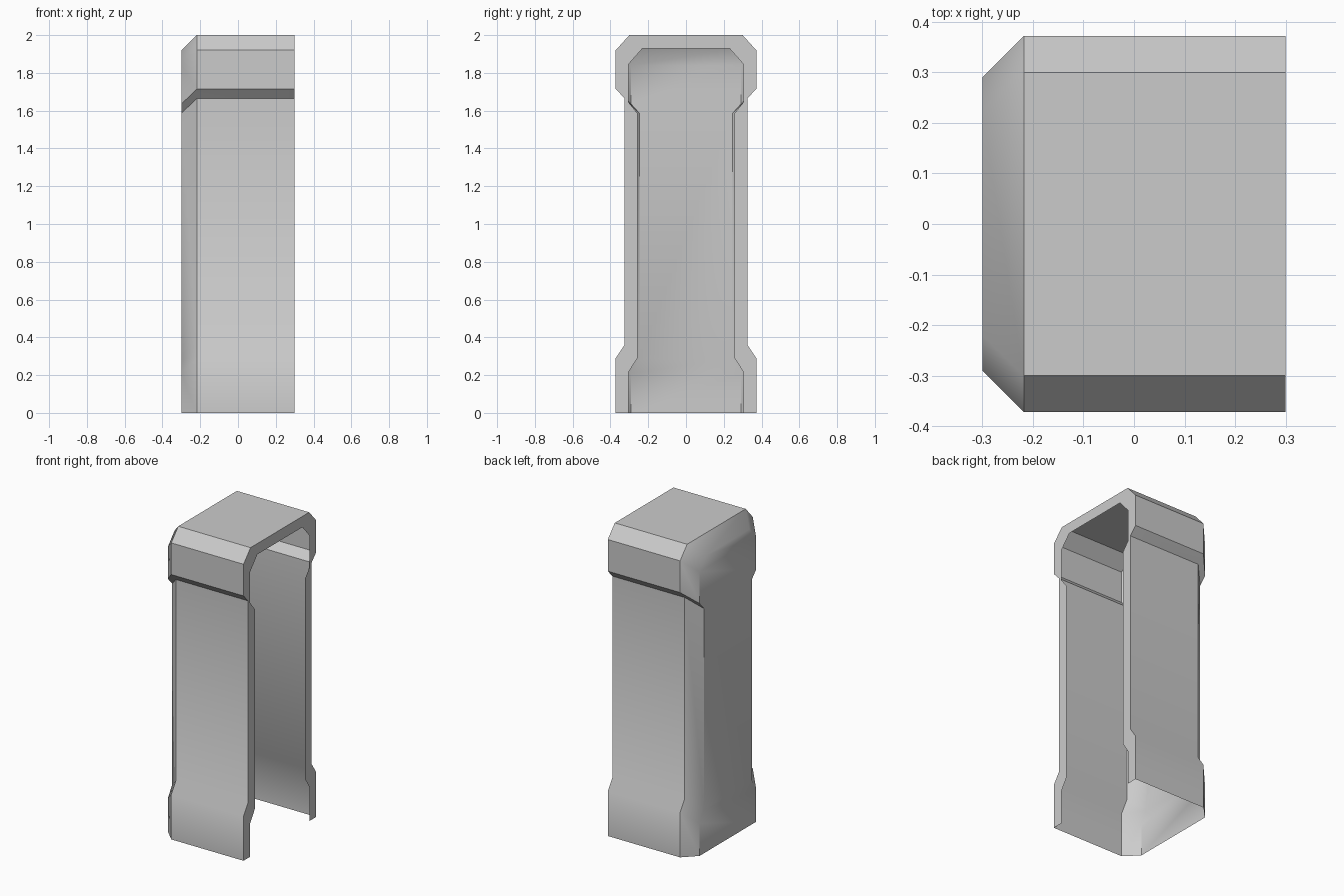
import bpy, bmesh

if "Cube" in bpy.data.objects:
    bpy.data.objects.remove(bpy.data.objects["Cube"])

# Half profiles (y, z) from the foot up to the top
OUTER = [(.372, 0), (.372, .29), (.325, .36), (.325, 1.665), (.372, 1.715), (.372, 1.92), (.30, 2.0)]
RIM = [(.305, 0), (.305, .215), (.257, .29), (.257, 1.585), (.305, 1.645), (.305, 1.845), (.23, 1.93)]
BACK = [(.29, 0), (.29, .21), (.245, .285), (.245, 1.585), (.29, 1.635), (.29, 1.84), (.22, 1.92)]


def full(half):
    """Mirror a half profile into an open arch."""
    return [(-y, z) for y, z in half] + [(y, z) for y, z in reversed(half)]


def ring(bm, half, x):
    return [bm.verts.new((x, y, z)) for y, z in full(half)]


def bridge(bm, a, b):
    for i in range(len(a) - 1):
        bm.faces.new((a[i], a[i + 1], b[i + 1], b[i]))


bm = bmesh.new()
# Front rim, straight sleeve and bevelled back edge
rings = [ring(bm, RIM, .3), ring(bm, OUTER, .3), ring(bm, OUTER, -.218), ring(bm, BACK, -.3)]
for a, b in zip(rings, rings[1:]):
    bridge(bm, a, b)
# Closed back wall, as strips across the width
back = rings[-1]
n = len(back)
for i in range(n // 2 - 1):
    bm.faces.new((back[i], back[i + 1], back[n - 2 - i], back[n - 1 - i]))
bmesh.ops.recalc_face_normals(bm, faces=bm.faces)
top = max(bm.faces, key=lambda f: f.calc_center_median().z)
if top.normal.z < 0:
    bmesh.ops.reverse_faces(bm, faces=bm.faces)

mesh = bpy.data.meshes.new("pillar_cover")
bm.to_mesh(mesh)
bm.free()
cover = bpy.data.objects.new("pillar_cover", mesh)
bpy.context.collection.objects.link(cover)

# Plain grey finish
grey = bpy.data.materials.new("light_grey")
grey.diffuse_color = (.6, .6, .6, 1)
grey.use_nodes = True
grey.node_tree.nodes["Principled BSDF"].inputs["Base Color"].default_value = grey.diffuse_color
mesh.materials.append(grey)

# Soft foot flare, sharp bevels
bpy.context.view_layer.objects.active = cover
cover.select_set(True)
bpy.ops.object.shade_smooth_by_angle(angle=.7)
